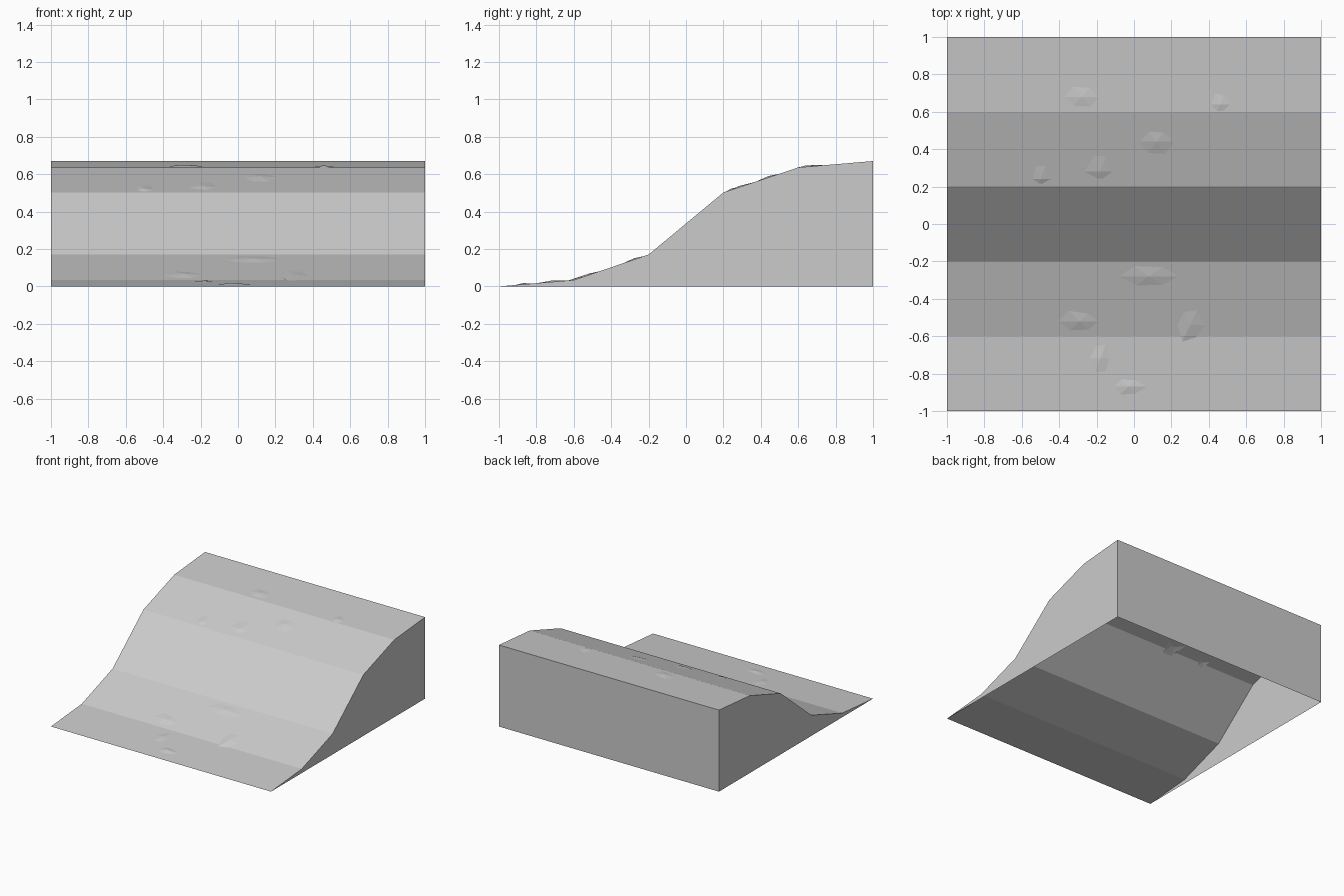
import bpy
import bmesh
import math
import random

random.seed(4)

cube = bpy.data.objects.get("Cube")
if cube:
    bpy.data.objects.remove(cube, do_unlink=True)

# One plain grey for the whole piece
grey = bpy.data.materials.new("plain_grey")
grey.use_nodes = True
colour = (0.6, 0.6, 0.6, 1)
grey.diffuse_color = colour
grey.node_tree.nodes["Principled BSDF"].inputs["Base Color"].default_value = colour

# Slope cross-section as (y, z), rising from front to back
PROFILE = [(-1, 0), (-0.6, 0.034), (-0.2, 0.17), (0.2, 0.502), (0.6, 0.636), (1, 0.67)]


def slope_height(y):
    for (y0, z0), (y1, z1) in zip(PROFILE, PROFILE[1:]):
        if y <= y1:
            return z0 + (z1 - z0) * (y - y0) / (y1 - y0)
    return PROFILE[-1][1]


def finish(name, bm):
    mesh = bpy.data.meshes.new(name)
    bm.to_mesh(mesh)
    bm.free()
    mesh.materials.append(grey)
    obj = bpy.data.objects.new(name, mesh)
    bpy.context.collection.objects.link(obj)
    return obj


# Ramp shell: sloping strips, two side walls and a back wall, open underneath
bm = bmesh.new()
left = [bm.verts.new((1, y, z)) for y, z in PROFILE]
right = [bm.verts.new((-1, y, z)) for y, z in PROFILE]
for i in range(len(PROFILE) - 1):
    bm.faces.new((right[i], left[i], left[i + 1], right[i + 1]))
left_foot = bm.verts.new((1, 1, 0))
right_foot = bm.verts.new((-1, 1, 0))
bm.faces.new([left_foot] + left[::-1])
bm.faces.new([right_foot] + right)
bm.faces.new((left[-1], left_foot, right_foot, right[-1]))
bmesh.ops.recalc_face_normals(bm, faces=bm.faces)
bm.normal_update()
if bm.faces[0].normal.z < 0:
    bmesh.ops.reverse_faces(bm, faces=bm.faces)
finish("ramp_shell", bm)

# Faint irregular bumps on the slope: x, y, half width, half depth
BUMPS = [(-0.28, 0.68, 0.11, 0.07), (-0.5, 0.24, 0.05, 0.08), (-0.18, 0.28, 0.08, 0.12),
         (0.12, 0.44, 0.09, 0.07), (0.46, 0.64, 0.05, 0.07), (-0.29, -0.52, 0.11, 0.06),
         (0.08, -0.28, 0.15, 0.06), (0.3, -0.54, 0.08, 0.1), (-0.18, -0.72, 0.06, 0.09),
         (-0.03, -0.87, 0.09, 0.05)]
bm = bmesh.new()
for x, y, width, depth in BUMPS:
    rim = []
    for i in range(6):
        angle = math.tau * i / 6
        reach = random.uniform(0.75, 1.1)
        px = x + width * reach * math.cos(angle)
        py = y + depth * reach * math.sin(angle)
        rim.append(bm.verts.new((px, py, slope_height(py))))
    peak = bm.verts.new((x, y, slope_height(y) + 0.007))
    for a, b in zip(rim, rim[1:] + rim[:1]):
        bm.faces.new((a, b, peak))
finish("slope_bumps", bm)
